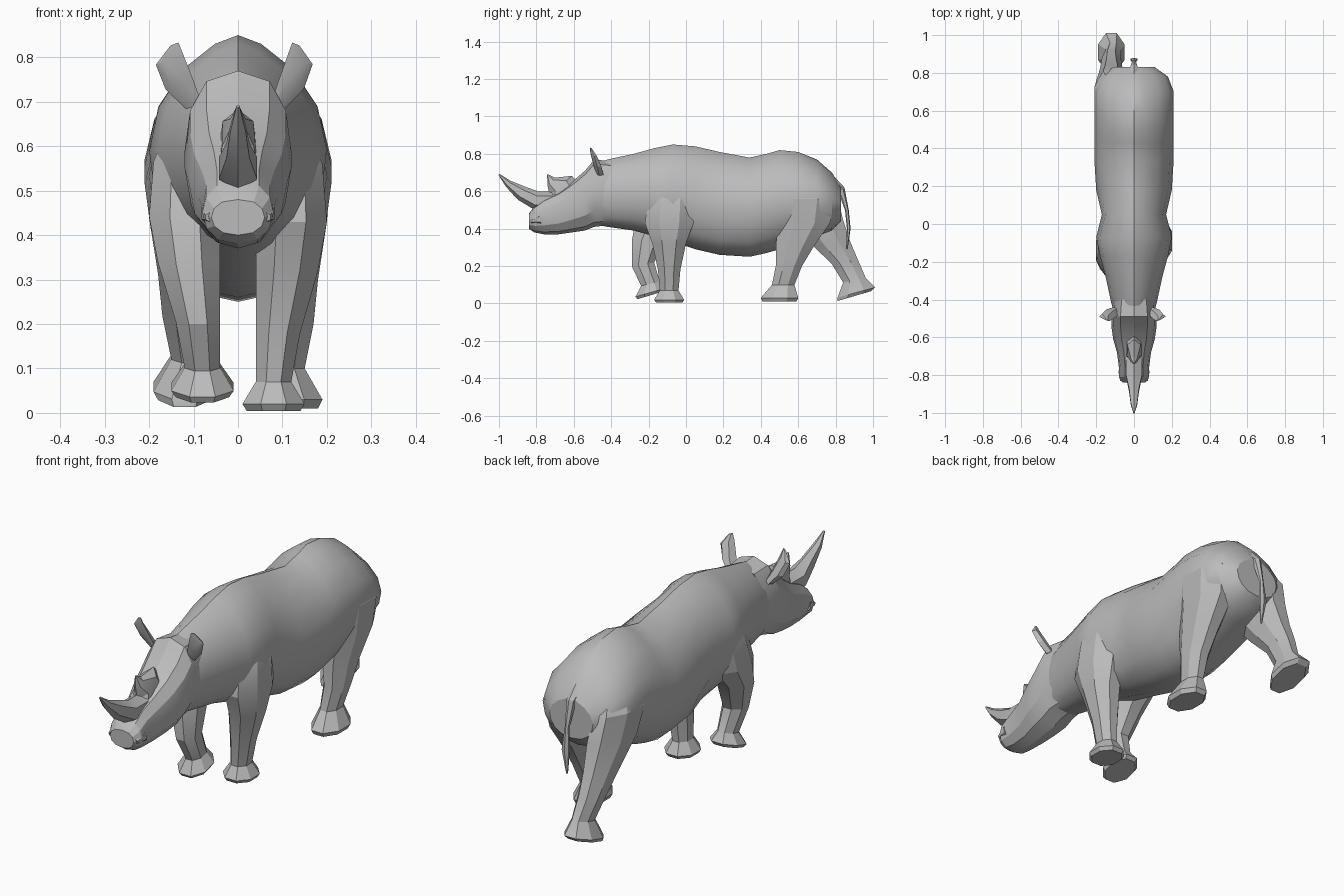
import bpy, bmesh, math
from mathutils import Vector

cube = bpy.data.objects.get("Cube")
if cube:
    bpy.data.objects.remove(cube)

hide = bpy.data.materials.new("grey hide")
hide.use_nodes = True
hide.diffuse_color = (0.5, 0.5, 0.5, 1)
hide.node_tree.nodes["Principled BSDF"].inputs["Base Color"].default_value = hide.diffuse_color

# All part measurements are given in hundredths of a unit
CENTI = 0.01


def loft(name, rings, smooth_angle):
    """Skin a list of point rings, closing both ends."""
    bm = bmesh.new()
    loops = [[bm.verts.new(Vector(point) * CENTI) for point in ring] for ring in rings]
    for lower, upper in zip(loops, loops[1:]):
        for i in range(len(lower)):
            bm.faces.new((lower[i - 1], lower[i], upper[i], upper[i - 1]))
    bm.faces.new(loops[0])
    bm.faces.new(loops[-1])
    bmesh.ops.recalc_face_normals(bm, faces=bm.faces)
    mesh = bpy.data.meshes.new(name)
    bm.to_mesh(mesh)
    bm.free()
    mesh.materials.append(hide)
    part = bpy.data.objects.new(name, mesh)
    bpy.context.collection.objects.link(part)
    bpy.ops.object.select_all(action='DESELECT')
    part.select_set(True)
    bpy.context.view_layer.objects.active = part
    bpy.ops.object.shade_smooth_by_angle(angle=math.radians(smooth_angle))


def circle(sides, start=0.0):
    """Cosine and sine pairs around a full turn."""
    angles = [start + math.tau * i / sides for i in range(sides)]
    return [(math.cos(angle), math.sin(angle)) for angle in angles]


def upright_ring(y, low, high, half_width, sides, top_power):
    """Cross-section of the trunk or head; a higher top power gives a narrower ridge."""
    middle, radius = (low + high) / 2, (high - low) / 2
    ring = []
    for c, s in circle(sides, math.pi / 2):
        power = top_power if s > 0 else 0.85
        ring.append((half_width * math.copysign(abs(c) ** power, c), y, middle + radius * s))
    return ring


def level_ring(x, y, z, half_width, half_depth, tilt):
    """Eight-sided cross-section of a leg; tilt raises its rear edge."""
    turn = math.pi / 8
    points = [(c / math.cos(turn), s / math.cos(turn)) for c, s in circle(8, turn)]
    return [(x + half_width * c, y + half_depth * s, z + tilt * half_depth * s) for c, s in points]


def tube(name, path, x=0):
    """Tapered form along a side-plane path of y, z, half width, half depth."""
    points = [Vector((x, y, z)) for y, z, width, depth in path]
    rings = []
    for i, (y, z, width, depth) in enumerate(path):
        heading = points[min(i + 1, len(path) - 1)] - points[max(i - 1, 0)]
        normal = heading.normalized().cross(Vector((1, 0, 0)))
        rings.append([points[i] + Vector((width * c, 0, 0)) + normal * depth * s
                      for c, s in circle(6, math.pi / 2)])
    loft(name, rings, 25)


# Trunk and neck: y, belly height, back height, half width
trunk = [(-52, 43, 73, 9), (-42, 41, 77, 12), (-28, 39, 80, 15), (-17, 36, 83, 18),
         (-7, 33, 85, 20), (5, 29, 84, 17), (18, 26, 81, 20), (34, 25, 78, 21),
         (43, 27, 80, 21), (50, 29, 82, 21), (60, 33, 81, 21), (70, 36, 77, 21),
         (78, 39, 70, 18), (83, 44, 62, 11)]
loft("trunk", [upright_ring(*section, sides=16, top_power=1.4) for section in trunk], 32)

# Head from the brow to the muzzle: y, jaw height, top height, half width
head = [(-40, 42, 76, 11), (-49, 41, 77, 12), (-54, 39, 71, 12), (-61, 38, 65, 11),
        (-68, 37, 60, 9), (-76, 37, 56, 8), (-81, 38, 52, 8), (-84, 40, 48, 6)]
loft("head", [upright_ring(*section, sides=12, top_power=0.75) for section in head], 22)

# Horns and tail
tube("front_horn", [(-70, 55, 5, 5), (-80, 55, 5, 5), (-88, 59, 3, 4), (-95, 64, 2, 2), (-100, 69, 0.4, 0.4)])
tube("rear_horn", [(-65, 57, 5, 11), (-67, 63, 4, 8), (-72, 65, 2, 3), (-74, 69, 0.3, 0.3)])
tube("tail", [(77, 66, 3, 3), (83, 61, 2, 2), (86, 50, 1, 1), (87, 40, 2, 1), (86, 29, 0.4, 0.4)])

# Ears and nostrils in pairs; the right ear is a little larger
for name, side, size in (("left", 1, 1), ("right", -1, 1.1)):
    tube(name + "_nostril", [(-78, 45, 2, 3), (-83, 44, 1, 1)], side * 6.5)
    ear = []
    for rise, x, width, depth in ((0, 9, 2, 3), (0.35, 12, 3.5, 3), (0.75, 14, 3.5, 2), (1, 13, 1, 0.6)):
        centre = Vector((side * x * size, -47 - 4 * rise, 69 + 14 * rise))
        across = Vector((side * 0.8, 0.3, -0.3)) * width * size
        # Flatten the front so that the ear reads as a shallow cup
        ear.append([centre + across * c + Vector((0, depth * max(s, s / 4), 0))
                    for c, s in circle(6)])
    loft(name + "_ear", ear, 25)


def leg(name, side, shape, stride, lift, tilt):
    """Pose a shared leg shape by its y positions, foot lift and foot tilt."""
    rings = []
    for (x, z, half_width, half_depth), y in zip(shape, stride):
        lowness = 1 - z / shape[0][1]
        rings.append(level_ring(side * x, y, z + lift * lowness, half_width, half_depth,
                                tilt * lowness ** 2))
    loft(name, rings, 24)


# Leg shapes from hip to sole: x, height, half width, half depth
foreleg = [(10, 66, 5, 8), (12, 56, 7, 12), (12, 43, 8, 13), (11, 32, 7, 9),
           (9, 18, 5, 6), (8, 7, 4, 5), (8, 2, 7, 8), (8, 0.4, 6, 7)]
hindleg = [(10, 68, 5, 9), (13, 56, 8, 15), (12, 43, 8, 14), (12, 30, 6, 10),
           (12, 20, 5, 7), (11, 10, 4, 6), (12, 3, 7, 10), (12, 1, 6, 9)]
leg("left_front_leg", 1, foreleg, (-8, -8, -9, -9, -9, -9, -9, -9), 0, 0)
leg("right_front_leg", -1, foreleg, (-10, -11, -14, -20, -23, -19, -19, -19), 4, 0.3)
leg("left_hind_leg", 1, hindleg, (64, 64, 63, 58, 55, 52, 50, 50), 0, 0)
leg("right_hind_leg", -1, hindleg, (64, 66, 70, 78, 85, 90, 91, 90), 3, 0.3)
